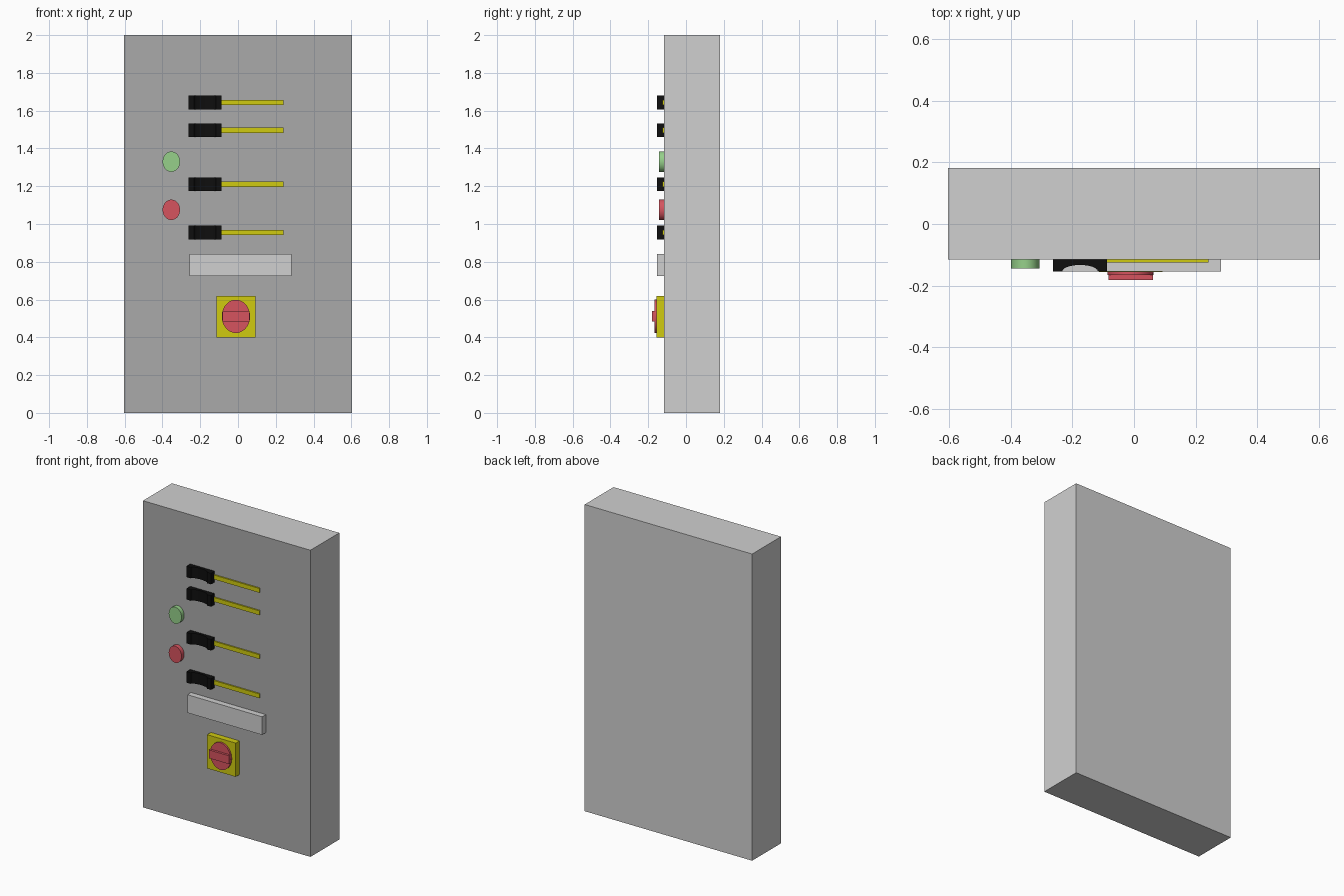
import bpy, bmesh, math

if "Cube" in bpy.data.objects:
    bpy.data.objects.remove(bpy.data.objects["Cube"])


def material(name, r, g, b):
    """Flat colour from sRGB bytes, stored linear."""
    def lin(c):
        c /= 255
        return c / 12.92 if c <= 0.04045 else ((c + 0.055) / 1.055) ** 2.4
    m = bpy.data.materials.new(name)
    m.diffuse_color = (lin(r), lin(g), lin(b), 1)
    m.use_nodes = True
    m.node_tree.nodes["Principled BSDF"].inputs["Base Color"].default_value = m.diffuse_color
    return m


LIGHT = material("light_grey", 208, 208, 208)
DARK = material("door_grey", 170, 170, 170)
BLACK = material("black", 14, 14, 14)
YELLOW = material("yellow", 208, 203, 16)
RED = material("red", 214, 84, 95)
GREEN = material("green", 150, 208, 138)

FRONT = -0.116        # y of the cabinet front
SINK = FRONT + 0.004  # fittings start just inside it


def finish(name, bm, *mats):
    bmesh.ops.recalc_face_normals(bm, faces=bm.faces[:])
    me = bpy.data.meshes.new(name)
    bm.to_mesh(me)
    bm.free()
    ob = bpy.data.objects.new(name, me)
    bpy.context.collection.objects.link(ob)
    for m in mats:
        me.materials.append(m)
    return ob


def extrude(name, points, vec, mat):
    """Extrude a closed outline of 3D points along vec."""
    bm = bmesh.new()
    face = bm.faces.new([bm.verts.new(p) for p in points])
    new = bmesh.ops.extrude_face_region(bm, geom=[face])["geom"]
    bmesh.ops.translate(bm, vec=vec, verts=[v for v in new if isinstance(v, bmesh.types.BMVert)])
    return finish(name, bm, mat)


def box(name, x0, x1, y0, y1, z0, z1, mat):
    pts = [(x0, y1, z0), (x1, y1, z0), (x1, y1, z1), (x0, y1, z1)]
    return extrude(name, pts, (0, y0 - y1, 0), mat)


def disc(name, x, z, rx, rz, y0, y1, mat, n=40):
    """Oval button facing the front."""
    pts = [(x + rx * math.cos(2 * math.pi * i / n), y1,
            z + rz * math.sin(2 * math.pi * i / n)) for i in range(n)]
    ob = extrude(name, pts, (0, y0 - y1, 0), mat)
    bpy.ops.object.select_all(action='DESELECT')
    ob.select_set(True)
    bpy.context.view_layer.objects.active = ob
    bpy.ops.object.shade_smooth_by_angle(angle=math.radians(30))
    return ob


# Cabinet, with the front face in the darker door colour
cabinet = box("cabinet", -0.604, 0.604, FRONT, 0.181, 0, 2, LIGHT)
cabinet.data.materials.append(DARK)
for p in cabinet.data.polygons:
    p.material_index = 1 if p.normal.y < -0.9 else 0

# Four levers: black grip with a scooped front, and a thin yellow bar
for i, z in enumerate((1.643, 1.497, 1.211, 0.955), 1):
    arch = [(-0.175 + 0.058 * math.cos(math.pi * k / 12),
             -0.154 + 0.021 * math.sin(math.pi * k / 12)) for k in range(12, -1, -1)]
    outline = [(-0.263, SINK), (-0.263, -0.154)] + arch + [(-0.087, -0.154), (-0.087, SINK)]
    extrude(f"lever_grip_{i}", [(x, y, z - 0.036) for x, y in outline], (0, 0, 0.072), BLACK)
    box(f"lever_bar_{i}", -0.09, 0.241, -0.125, SINK, z - 0.014, z + 0.014, YELLOW)

# Push buttons
disc("start_button", -0.353, 1.33, 0.046, 0.054, -0.144, SINK, GREEN)
disc("stop_button", -0.353, 1.075, 0.046, 0.054, -0.144, SINK, RED)

# Blank label plate
box("label_plate", -0.258, 0.282, -0.154, SINK, 0.724, 0.842, LIGHT)

# Main rotary switch: backing plate, dial and grip bar
box("switch_plate", -0.114, 0.092, -0.155, SINK, 0.40, 0.62, YELLOW)
disc("switch_dial", -0.011, 0.511, 0.075, 0.088, -0.166, -0.15, RED)
box("switch_grip", -0.083, 0.061, -0.181, -0.16, 0.485, 0.539, RED)
